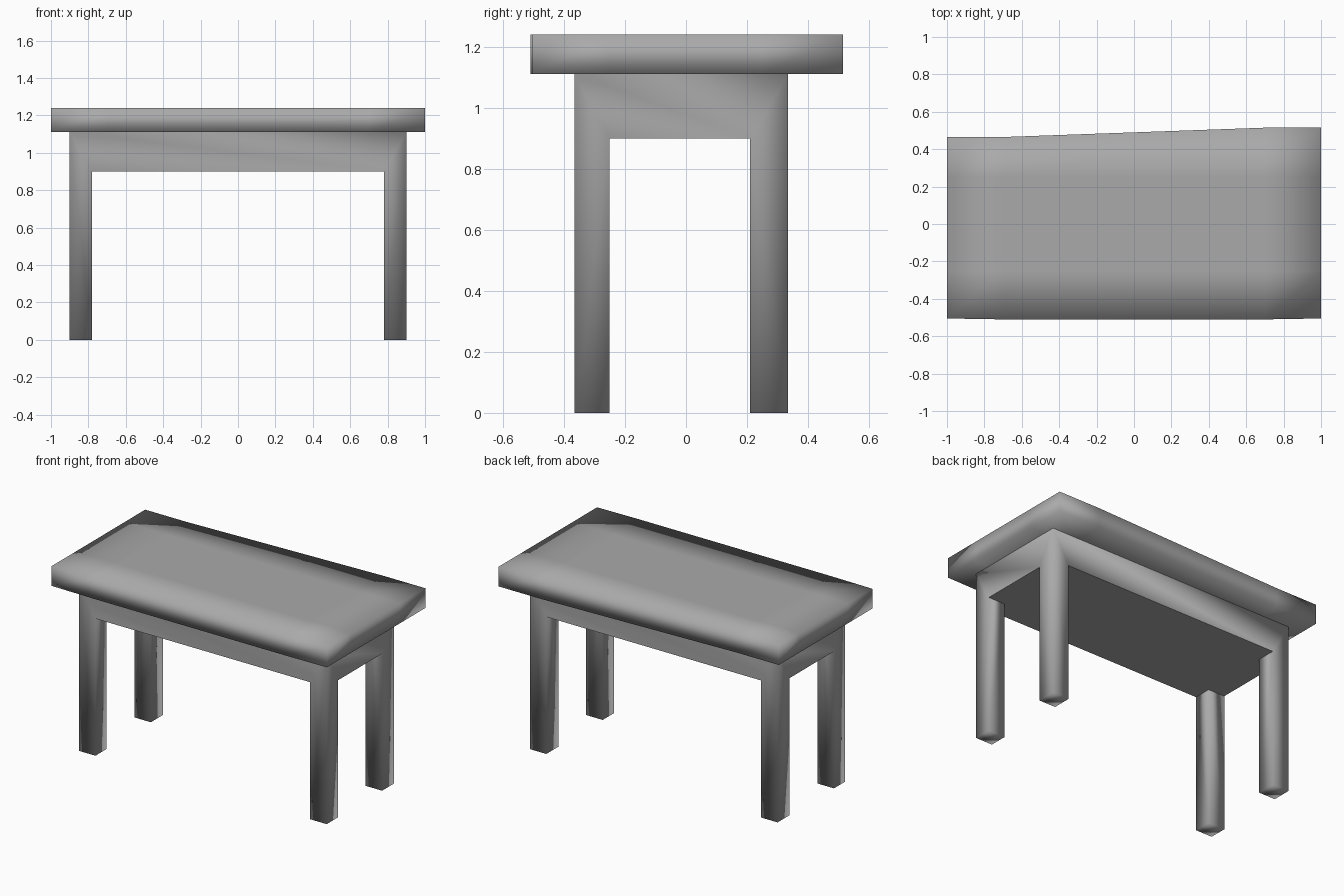
import bpy
import bmesh

cube = bpy.data.objects.get("Cube")
if cube:
    bpy.data.objects.remove(cube, do_unlink=True)

grey = bpy.data.materials.new("plain_grey")
grey.use_nodes = True
tone = (0.4, 0.4, 0.4, 1)
grey.diffuse_color = tone
grey.node_tree.nodes["Principled BSDF"].inputs["Base Color"].default_value = tone

TOP, SLAB, RAIL = 1.24, 1.11, 0.9


def finish(bm, name):
    bmesh.ops.recalc_face_normals(bm, faces=bm.faces)
    for face in bm.faces:
        face.smooth = True
    mesh = bpy.data.meshes.new(name)
    bm.to_mesh(mesh)
    bm.free()
    mesh.materials.append(grey)
    obj = bpy.data.objects.new(name, mesh)
    bpy.context.collection.objects.link(obj)
    return obj


# Tabletop: a slightly skewed slab with softly shaded borders
bm = bmesh.new()
columns = [(-1, -0.505, 0.465), (-0.7, -0.51, 0.465),
           (0.7, -0.51, 0.515), (1, -0.505, 0.515)]
grid = [[bm.verts.new((x, y, SLAB)) for y in (front, -0.25, 0.25, back)]
        for x, front, back in columns]
for i in range(3):
    for j in range(3):
        bm.faces.new((grid[i][j], grid[i + 1][j], grid[i + 1][j + 1], grid[i][j + 1]))
extruded = bmesh.ops.extrude_face_region(bm, geom=bm.faces[:], use_keep_orig=True)
for item in extruded["geom"]:
    if isinstance(item, bmesh.types.BMVert):
        item.co.z = TOP
finish(bm, "tabletop")

# Base: four square legs flowing into a solid apron
bm = bmesh.new()
corners = []
for sx, outer_y, inner_y in ((-1, -0.365, -0.25), (1, -0.365, -0.25),
                             (1, 0.335, 0.21), (-1, 0.335, 0.21)):
    ox, ix = sx * 0.9, sx * 0.78
    plan = {"o": (ox, outer_y), "x": (ix, outer_y), "y": (ox, inner_y), "c": (ix, inner_y)}
    high = {k: bm.verts.new((*p, SLAB if k == "o" else RAIL)) for k, p in plan.items()}
    foot = {k: bm.verts.new((*p, 0)) for k, p in plan.items()}
    for a, b in ("ox", "xc", "cy", "yo"):
        bm.faces.new((high[a], high[b], foot[b], foot[a]))
    bm.faces.new([foot[k] for k in "oxcy"])
    corners.append(high)

for n, side in enumerate("xyxy"):
    a, b = corners[n], corners[(n + 1) % 4]
    bm.faces.new((a["o"], b["o"], b[side], a[side]))
    strip = bm.faces.new((a[side], b[side], b["c"], a["c"]))
    for edge in strip.edges:
        edge.smooth = False
bm.faces.new([c["c"] for c in corners])
bm.faces.new([c["o"] for c in corners])
# The hidden upper lid stays crisp against the slab
for edge in bm.edges:
    if all(v.co.z > RAIL + 0.1 for v in edge.verts):
        edge.smooth = False
finish(bm, "apron_and_legs")
